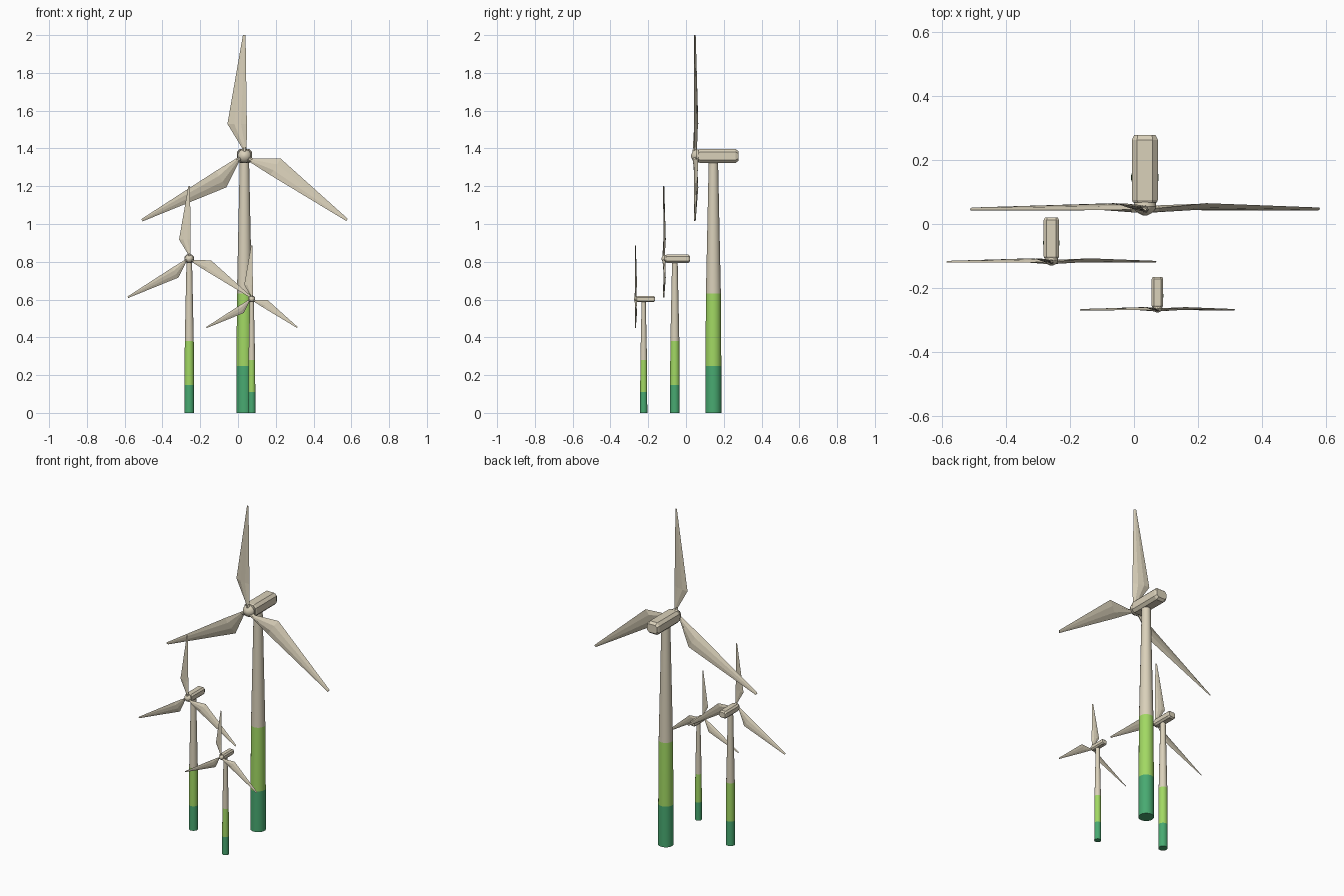
import bpy, bmesh, math

if "Cube" in bpy.data.objects:
    bpy.data.objects.remove(bpy.data.objects["Cube"])


def material(name, rgb):
    m = bpy.data.materials.new(name)
    m.diffuse_color = (*rgb, 1)
    m.use_nodes = True
    m.node_tree.nodes["Principled BSDF"].inputs["Base Color"].default_value = m.diffuse_color
    return m


BEIGE = material("warm beige", (0.70, 0.635, 0.49))
LIME = material("light green", (0.36, 0.69, 0.125))
GREEN = material("dark green", (0.065, 0.40, 0.165))


def loft(name, rings, mats, place, bands=None, smooth=True):
    """Skin matching closed rings; bands gives a material index per ring gap."""
    bm = bmesh.new()
    (ox, oy), s = place
    rows = [[bm.verts.new((ox + x * s, oy + y * s, z * s)) for x, y, z in r] for r in rings]
    n = len(rows[0])
    for k in range(len(rows) - 1):
        a, b = rows[k], rows[k + 1]
        for i in range(n):
            j = (i + 1) % n
            f = bm.faces.new((a[i], a[j], b[j], b[i]))
            f.material_index = bands[k] if bands else 0
    bm.faces.new(rows[0])
    top = bm.faces.new(rows[-1])
    top.material_index = bands[-1] if bands else 0
    bmesh.ops.recalc_face_normals(bm, faces=bm.faces[:])
    me = bpy.data.meshes.new(name)
    bm.to_mesh(me)
    bm.free()
    for m in mats:
        me.materials.append(m)
    ob = bpy.data.objects.new(name, me)
    bpy.context.collection.objects.link(ob)
    if smooth:
        bpy.ops.object.select_all(action='DESELECT')
        ob.select_set(True)
        bpy.context.view_layer.objects.active = ob
        bpy.ops.object.shade_smooth_by_angle(angle=math.radians(30))


def circle(r, n):
    return [(r * math.cos(2 * math.pi * (i + 0.5) / n),
             r * math.sin(2 * math.pi * (i + 0.5) / n)) for i in range(n)]


def octagon(w, h, c):
    return [(w, h - c), (w - c, h), (c - w, h), (-w, h - c),
            (-w, c - h), (c - w, -h), (w - c, -h), (w, c - h)]


HUB_Z = 1.36
ROTOR_Y = -0.098


def blade_ring(r, trail, lead, y_trail, y_lead, thick, turn):
    """Flattened six-point blade section, turned about the rotor axis."""
    pts = []
    for t, side in ((0, 0), (0.35, 1), (0.7, 1), (1, 0), (0.7, -1), (0.35, -1)):
        x = trail + (lead - trail) * t
        y = ROTOR_Y + y_trail + (y_lead - y_trail) * t + side * thick / 2
        pts.append((x * math.cos(turn) + r * math.sin(turn), y,
                    HUB_Z + r * math.cos(turn) - x * math.sin(turn)))
    return pts


def turbine(size, x, y, scale):
    place = ((x, y), scale)
    # tower with two painted bands at the foot
    profile = [(0, 0.0435), (0.247, 0.0425), (0.633, 0.040), (1.335, 0.025)]
    loft(size + "_tower", [[(a, b, z) for a, b in circle(r, 20)] for z, r in profile],
         [GREEN, LIME, BEIGE], place, [0, 1, 2])
    # chamfered generator housing
    housing = [(-0.078, 0.037, 0.033, 0.014), (-0.07, 0.0405, 0.037, 0.016),
               (0.118, 0.0405, 0.037, 0.016), (0.133, 0.033, 0.025, 0.011)]
    loft(size + "_housing", [[(a, yy, HUB_Z + b) for a, b in octagon(w, h, c)]
                             for yy, w, h, c in housing], [BEIGE], place, smooth=False)
    # rounded hub nose
    nose = [(-0.072, 0.034), (-0.09, 0.037), (-0.103, 0.031), (-0.112, 0.020), (-0.118, 0.007)]
    loft(size + "_hub", [[(a, yy, HUB_Z + b) for a, b in circle(r, 12)] for yy, r in nose],
         [BEIGE], place)
    # three blades
    for i, deg in enumerate((0, 122, -122)):
        turn = math.radians(deg)
        sections = [(0.025, -0.012, 0.012, 0.002, -0.002, 0.022),
                    (0.045, -0.014, 0.012, 0.003, -0.002, 0.020),
                    (0.17, -0.090, 0.013, 0.018, -0.004, 0.012),
                    (0.64, -0.008, 0.006, 0.003, -0.003, 0.007)]
        loft(f"{size}_blade_{i + 1}", [blade_ring(*s, turn) for s in sections], [BEIGE], place,
             smooth=False)


turbine("large", 0.034, 0.145, 1.0)
turbine("medium", -0.258, -0.059, 0.6)
turbine("small", 0.073, -0.224, 0.443)
